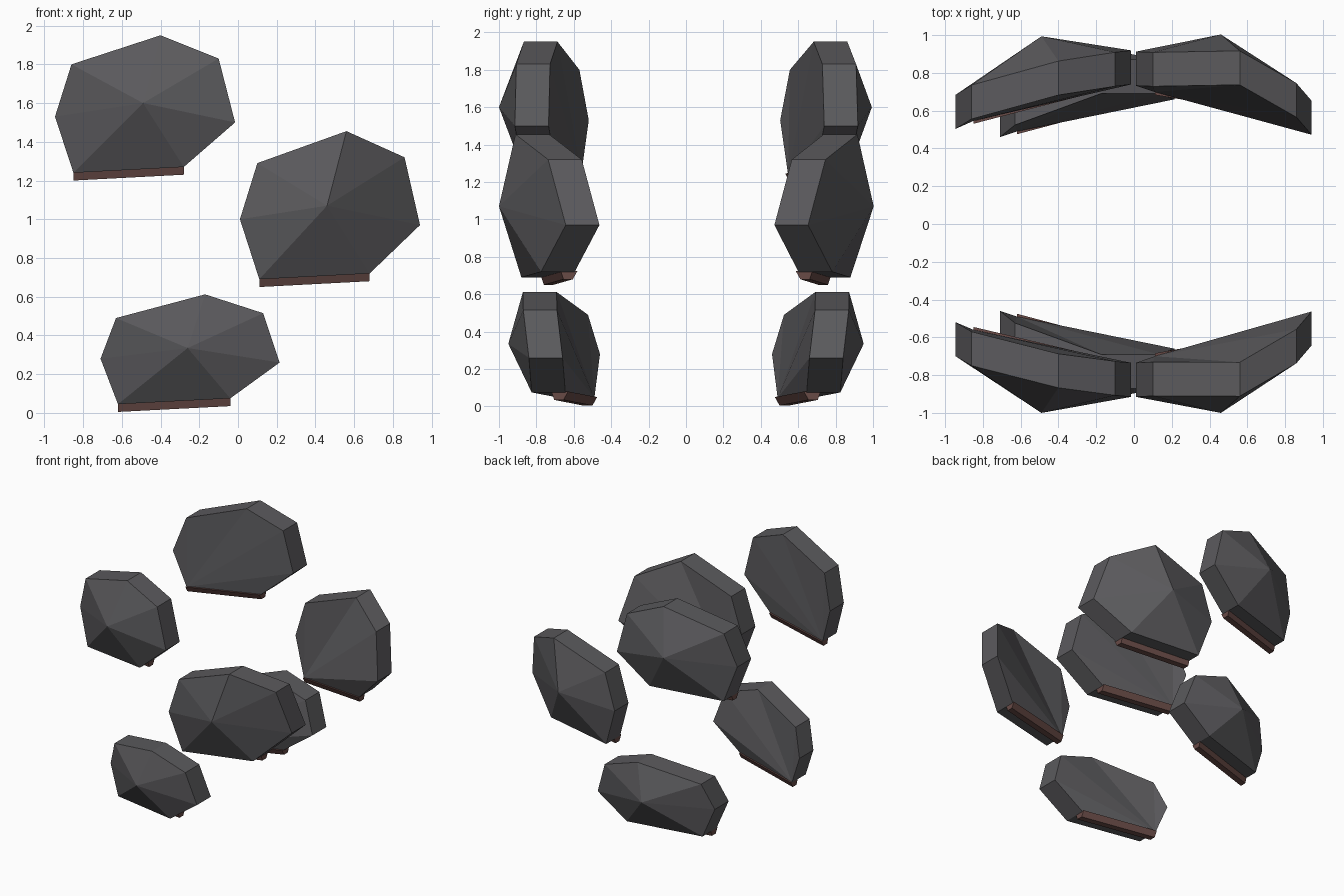
import bpy, bmesh

if "Cube" in bpy.data.objects:
    bpy.data.objects.remove(bpy.data.objects["Cube"])

THICK = 0.18


def material(name, rgb):
    m = bpy.data.materials.new(name)
    m.diffuse_color = (*rgb, 1)
    m.use_nodes = True
    m.node_tree.nodes["Principled BSDF"].inputs["Base Color"].default_value = m.diffuse_color
    return m


STONE = material("dark_stone", (0.105, 0.103, 0.11))
CLAY = material("red_brown", (0.14, 0.07, 0.062))


def make_object(name, verts, faces, mat):
    mesh = bpy.data.meshes.new(name)
    mesh.from_pydata(verts, [], faces)
    bm = bmesh.new()
    bm.from_mesh(mesh)
    bmesh.ops.recalc_face_normals(bm, faces=bm.faces)
    bm.to_mesh(mesh)
    bm.free()
    mesh.materials.append(mat)
    ob = bpy.data.objects.new(name, mesh)
    bpy.context.collection.objects.link(ob)


# Each plate: rim as (x, inner distance from the middle, z), outer peak,
# and the slight turn (rate, pivot x) that the rear copy has.
# The last two rim points are the right and left ends of the bottom edge.
PLATES = {
    "upper": ([(-.945, .52, 1.53), (-.86, .57, 1.80), (-.40, .687, 1.95),
               (-.10, .727, 1.83), (-.015, .735, 1.50), (-.28, .695, 1.27),
               (-.85, .56, 1.24)], (-.49, 1.0, 1.60), (.022, -.2)),
    "middle": ([(.01, .735, 1.00), (.10, .73, 1.29), (.56, .732, 1.455),
                (.86, .557, 1.32), (.94, .463, .97), (.68, .595, .72),
                (.11, .70, .69)], (.46, 1.0, 1.07), (.013, .2)),
    "lower": ([(-.71, .46, .28), (-.63, .524, .49), (-.17, .692, .612),
               (.13, .69, .515), (.215, .66, .26), (-.04, .645, .075),
               (-.62, .49, .045)], (-.26, .95, .335), (0, 0)),
}


def build(name, side, rim, peak, turn):
    def place(x, d, z):
        if side > 0:
            d += turn[0] * (x - turn[1])
        return (x, side * d, z)

    # faceted plate: flat back, straight rim, shallow pyramid outside
    n = len(rim)
    verts = [place(*p) for p in rim]
    verts += [place(x, d + THICK, z) for x, d, z in rim]
    verts.append(place(*peak))
    faces = []
    for i in range(n):
        j = (i + 1) % n
        faces.append((i, j, n + j, n + i))
        faces.append((n + i, n + j, 2 * n))
    faces += [(n - 1, i, i + 1) for i in range(n - 2)]
    make_object(name + "_plate", verts, faces, STONE)

    # tapered strip under the inner part of the bottom edge
    section = [(-.015, .005), (.075, .005), (.06, -.04), (.01, -.04)]
    sv = [place(x, d + a, z + b) for x, d, z in rim[-2:] for a, b in section]
    sf = [(0, 1, 2, 3), (4, 5, 6, 7)]
    sf += [(i, (i + 1) % 4, 4 + (i + 1) % 4, 4 + i) for i in range(4)]
    make_object(name + "_base_strip", sv, sf, CLAY)


for level, (rim, peak, turn) in PLATES.items():
    for side, label in ((-1, "front"), (1, "rear")):
        build(f"{label}_{level}", side, rim, peak, turn)
